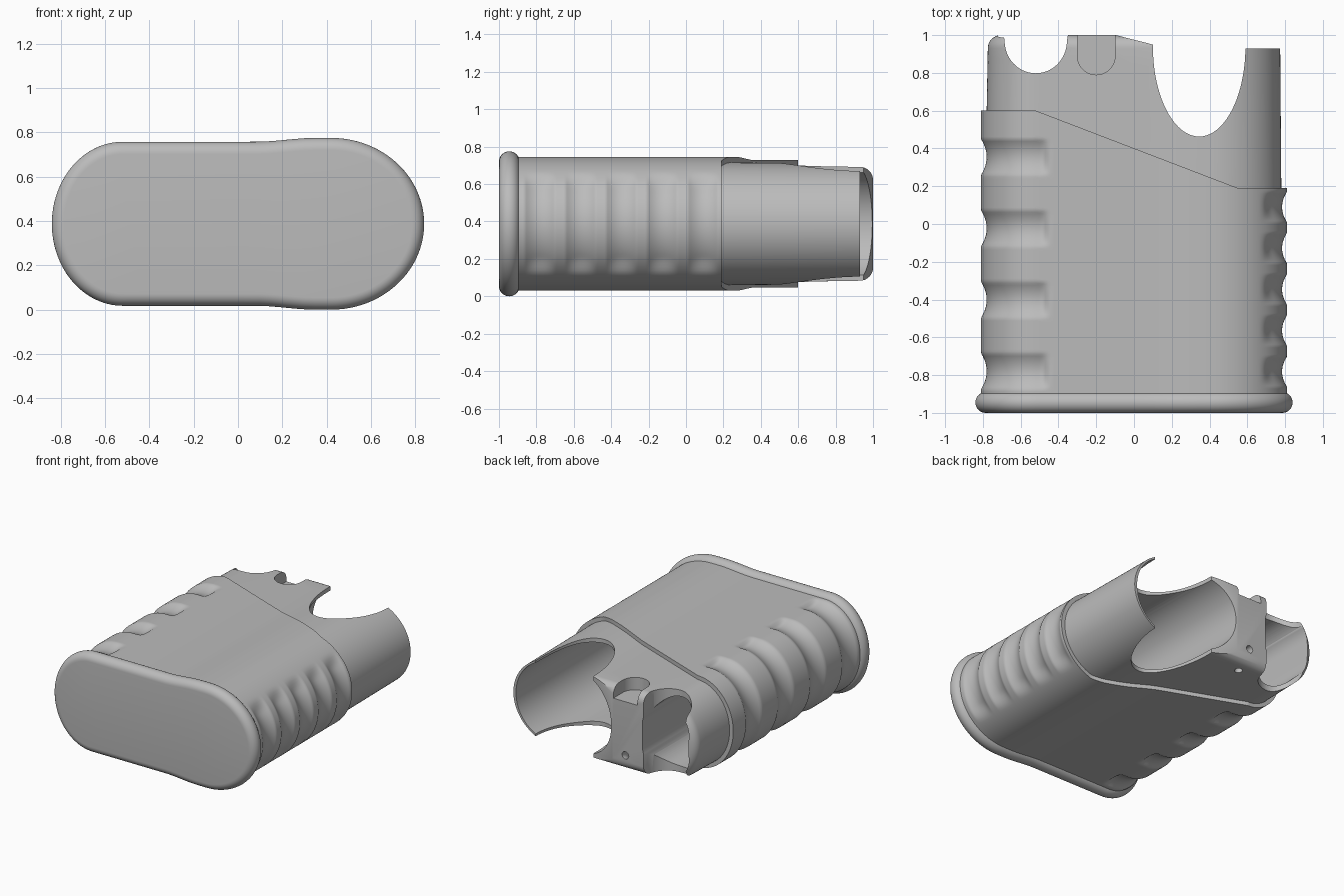
import bpy, bmesh, math
from mathutils import Matrix

cube = bpy.data.objects.get("Cube")
if cube:
    bpy.data.objects.remove(cube)

grey = bpy.data.materials.new("matte_grey")
grey.use_nodes = True
grey.diffuse_color = (0.5, 0.5, 0.5, 1)
grey.node_tree.nodes["Principled BSDF"].inputs["Base Color"].default_value = (0.5, 0.5, 0.5, 1)

MID = 0.3875            # height of the symmetry plane
LEFT, RIGHT = -0.52, 0.42   # centres of the two rounded ends


def clamp(t):
    return max(0.0, min(1.0, t))


def smooth(t):
    t = clamp(t)
    return t * t * (3 - 2 * t)


def section(i, inset):
    """Point i of the upper half of the outline, shrunk by inset."""
    flat = [-0.5, -0.485, -0.47, -0.455, -0.44, -0.425, -0.3, 0.0, 0.1,
            0.14, 0.18, 0.22, 0.26, 0.3, 0.35]
    n = 28
    if i <= n:
        a = math.pi / 2 * i / n
        return LEFT - (0.32 - inset) * math.cos(a), (0.37 - inset) * math.sin(a)
    i -= n + 1
    if i < len(flat):
        return flat[i], 0.37 - inset + 0.0175 * smooth((flat[i] - 0.08) / 0.27)
    a = math.pi / 2 * (1 - (i - len(flat)) / n)
    return RIGHT + (0.42 - inset) * math.cos(a), (0.3875 - inset) * math.sin(a)


HALF = 28 + 1 + 15 + 28     # index of the last point of the half outline


def shoulder(x):
    """Slanted line where the grip body meets the neck."""
    return 0.6 - 0.41 * clamp((x + 0.52) / 1.07)


def groove(y, centres, width):
    return max(clamp(1 - ((y - c) / width) ** 2) for c in centres)


def grip(x, y):
    """Depth of the finger grooves on both sides."""
    left = groove(y, [0.355 - 0.378 * k for k in range(4)], 0.095)
    right = groove(y, [0.09 - 0.218 * k for k in range(5)], 0.08)
    return (0.03 * left * smooth((-0.44 - x) / 0.05)
            + 0.026 * right * smooth((x - 0.67) / 0.08))


def finish(name, bm):
    bmesh.ops.recalc_face_normals(bm, faces=bm.faces)
    mesh = bpy.data.meshes.new(name)
    bm.to_mesh(mesh)
    bm.free()
    mesh.materials.append(grey)
    obj = bpy.data.objects.new(name, mesh)
    bpy.context.collection.objects.link(obj)
    return obj


def loft(name, rows):
    """Skin a list of row functions x -> (y, inset) into a closed solid."""
    bm = bmesh.new()
    order = [(i, 1) for i in range(HALF + 1)] + [(i, -1) for i in range(HALF - 1, 0, -1)]
    rings = []
    for row in rows:
        ring = []
        for i, side in order:
            y, inset = row(section(i, 0.03)[0])
            x, h = section(i, inset)
            ring.append(bm.verts.new((x, y, MID + side * h)))
        rings.append(ring)
    for a, b in zip(rings, rings[1:]):
        for k in range(len(a)):
            j = (k + 1) % len(a)
            bm.faces.new((a[k], a[j], b[j], b[k]))
    bm.faces.new(rings[0])
    bm.faces.new(rings[-1])
    return finish(name, bm)


def prism(name, points, along_y, low, high):
    """Extrude a closed profile along z (xy profile) or along y (xz profile)."""
    bm = bmesh.new()
    verts = [bm.verts.new((u, low, v) if along_y else (u, v, low)) for u, v in points]
    face = bm.faces.new(verts)
    new = bmesh.ops.extrude_face_region(bm, geom=[face])["geom"]
    shift = (0, high - low, 0) if along_y else (0, 0, high - low)
    bmesh.ops.translate(bm, vec=shift, verts=[g for g in new if isinstance(g, bmesh.types.BMVert)])
    return finish(name, bm)


def capsule(x0, x1, z0, z1, r, n=20):
    """Rounded rectangle profile."""
    pts = []
    corners = [(x1 - r, z1 - r), (x0 + r, z1 - r), (x0 + r, z0 + r), (x1 - r, z0 + r)]
    for q, (cx, cz) in enumerate(corners):
        for k in range(n + 1):
            a = math.pi / 2 * (q + k / n)
            pts.append((cx + r * math.cos(a), cz + r * math.sin(a)))
    return pts


def u_shape(cx, cy, a, b, top=1.2, flare=0.0, n=40):
    """Open-topped U notch profile."""
    arc = [(cx - a * math.cos(math.pi * k / n), cy - b * math.sin(math.pi * k / n))
           for k in range(n + 1)]
    return [(cx - a - flare, top)] + arc + [(cx + a + flare, top)]


def carve(target, cutter):
    cutter.hide_render = True
    mod = target.modifiers.new("carve", 'BOOLEAN')
    mod.operation, mod.solver, mod.object = 'DIFFERENCE', 'EXACT', cutter
    bpy.context.view_layer.objects.active = target
    bpy.ops.object.modifier_apply(modifier=mod.name)
    bpy.data.objects.remove(cutter)


# Base flange with a rounded rim
R = 0.055
rim = [math.pi * k / 16 for k in range(17)]
base = loft("base_flange", [
    lambda x, a=a: (-1 + R - R * math.cos(a), R * (1 - math.sin(a))) for a in rim])


# Grip body, shoulder step, neck and rounded end, as one skin
def body_row(t):
    def row(x):
        y = -0.9 + (shoulder(x) + 0.9) * t
        return y, 0.03 + grip(x, y)
    return row


def neck_row(t):
    return lambda x: (shoulder(x) + (0.93 - shoulder(x)) * t, 0.06 + 0.006 * t)


rows = [body_row(k / 120) for k in range(121)] + [neck_row(k / 6) for k in range(7)]
for k in range(1, 9):
    a = math.pi / 2 * k / 8
    rows.append(lambda x, a=a: (0.93 + 0.07 * math.sin(a), 0.066 + 0.07 * (1 - math.cos(a))))
case = loft("grip_case", rows)

# Slanted and lowered end
carve(case, prism("end_trim", [(-0.1, 1.001), (0.1, 0.95), (0.13, 0.93), (0.9, 0.93),
                               (0.9, 1.2), (-0.1, 1.2)], False, -0.2, 1))
# Wide and narrow pockets
carve(case, prism("wide_pocket", capsule(-0.08, 0.752, MID - 0.295, MID + 0.295, 0.29),
                  True, -0.8, 1.2))
carve(case, prism("narrow_pocket", capsule(-0.72, -0.34, MID - 0.26, MID + 0.26, 0.18),
                  True, -0.8, 1.2))
# Finger notches through both broad sides
carve(case, prism("wide_notch", u_shape(0.345, 0.94, 0.245, 0.477, flare=0.01), False, -0.2, 1))
carve(case, prism("narrow_notch", u_shape(-0.52, 0.97, 0.165, 0.172, flare=0.04), False, -0.2, 1))
# Shallow thumb recess on the upper side
carve(case, prism("thumb_recess", u_shape(-0.2, 0.89, 0.1, 0.1), False, 0.6, 1))

# Curved cord hole at the lower end edge
bpy.ops.mesh.primitive_torus_add(major_radius=0.12, minor_radius=0.028,
                                 major_segments=40, minor_segments=16)
cord = bpy.context.object
cord.data.transform(Matrix.Translation((-0.2, 1.0, 0.08)) @ Matrix.Rotation(math.pi / 2, 4, 'Y'))
carve(case, cord)

# Smooth shading with sharp creases
for obj in (base, case):
    bpy.ops.object.select_all(action='DESELECT')
    obj.select_set(True)
    bpy.context.view_layer.objects.active = obj
    bpy.ops.object.shade_smooth_by_angle(angle=math.radians(35))
